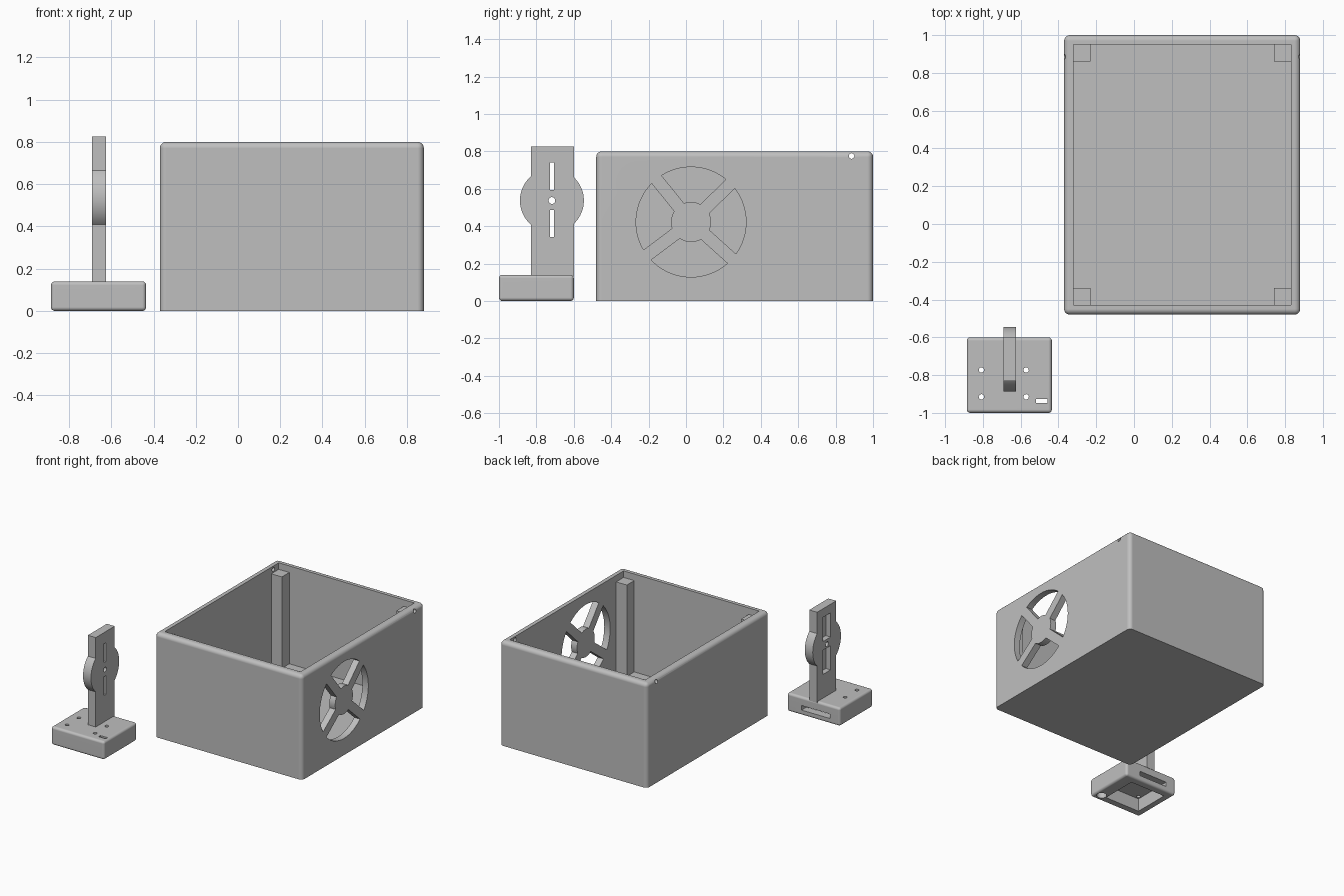
import bpy, bmesh
from math import sin, cos, asin, pi, radians
from mathutils import Vector

old = bpy.data.objects.get("Cube")
if old:
    bpy.data.objects.remove(old)

grey = bpy.data.materials.new("plain grey")
grey.use_nodes = True
grey.diffuse_color = (0.52, 0.52, 0.52, 1)
grey.node_tree.nodes["Principled BSDF"].inputs["Base Color"].default_value = (0.52, 0.52, 0.52, 1)


def make(name, bm):
    bmesh.ops.recalc_face_normals(bm, faces=bm.faces)
    mesh = bpy.data.meshes.new(name)
    bm.to_mesh(mesh)
    bm.free()
    mesh.materials.append(grey)
    obj = bpy.data.objects.new(name, mesh)
    bpy.context.collection.objects.link(obj)
    return obj


def block(name, lo, hi, radius=0, keep_bottom=False):
    """Box between two corners, optionally with rounded edges."""
    lo, hi = Vector(lo), Vector(hi)
    bm = bmesh.new()
    bmesh.ops.create_cube(bm, size=1)
    for v in bm.verts:
        v.co = Vector([(c + 0.5) * (b - a) + a for c, a, b in zip(v.co, lo, hi)])
    if radius:
        edges = [e for e in bm.edges
                 if not (keep_bottom and all(v.co.z < lo.z + 0.001 for v in e.verts))]
        bmesh.ops.bevel(bm, geom=edges, offset=radius, segments=5, profile=0.5,
                        affect='EDGES', clamp_overlap=True)
    return make(name, bm)


def prism(name, points, lo, hi, axis="x"):
    """Extrude a closed 2D outline along x (outline in y, z) or z (outline in x, y)."""
    bm = bmesh.new()
    place = (lambda p: (lo, *p)) if axis == "x" else (lambda p: (*p, lo))
    face = bm.faces.new([bm.verts.new(place(p)) for p in points])
    ext = bmesh.ops.extrude_face_region(bm, geom=[face])["geom"]
    step = Vector((hi - lo, 0, 0)) if axis == "x" else Vector((0, 0, hi - lo))
    bmesh.ops.translate(bm, vec=step, verts=[g for g in ext if isinstance(g, bmesh.types.BMVert)])
    return make(name, bm)


def arc(centre, r, start, end, steps):
    return [(centre[0] + r * cos(start + (end - start) * i / steps),
             centre[1] + r * sin(start + (end - start) * i / steps)) for i in range(steps + 1)]


def disc(name, centre, r, lo, hi, axis="x", steps=32):
    return prism(name, arc(centre, r, 0, 2 * pi, steps)[:-1], lo, hi, axis)


def combine(target, tools, operation='DIFFERENCE'):
    """Apply each tool to the target as a boolean and discard it."""
    for tool in tools:
        mod = target.modifiers.new("cut", 'BOOLEAN')
        mod.operation, mod.object, mod.solver = operation, tool, 'EXACT'
        deps = bpy.context.evaluated_depsgraph_get()
        mesh = bpy.data.meshes.new_from_object(target.evaluated_get(deps))
        target.modifiers.clear()
        target.data = mesh
        bpy.data.objects.remove(tool)


def finish(obj):
    obj.data.shade_smooth()
    obj.data.set_sharp_from_angle(angle=radians(30))
    obj.modifiers.new("flat sides", 'WEIGHTED_NORMAL').keep_sharp = True


# Open enclosure with a rounded shell
x0, x1, y0, y1, height, wall = -0.37, 0.88, -0.48, 1.0, 0.8, 0.05
shell = block("enclosure", (x0, y0, 0), (x1, y1, height), 0.03, keep_bottom=True)
cuts = [block("cavity", (x0 + wall, y0 + wall, wall), (x1 - wall, y1 - wall, 1)),
        disc("cable_holes", (0.885, 0.775), 0.015, -0.5, 1.0, steps=20)]

# Fan grille: four openings left between spokes of constant width
fan, inner, outer, half = (0.027, 0.422), 0.107, 0.294, 0.034
spokes = [44, 129, 217, 318, 404]
for a, b in zip(spokes, spokes[1:]):
    a, b = radians(a), radians(b)
    outline = (arc(fan, outer, a + asin(half / outer), b - asin(half / outer), 20)
               + arc(fan, inner, b - asin(half / inner), a + asin(half / inner), 10))
    cuts.append(prism("fan_opening", outline, x1 - 0.1, x1 + 0.1))
combine(shell, cuts)
finish(shell)

# Corner posts inside the enclosure
size = 0.09
for side, px in (("right", x0 + wall), ("left", x1 - wall - size)):
    for end, py in (("front", y0 + wall), ("back", y1 - wall - size)):
        block(f"{end}_{side}_post", (px, py, wall), (px + size, py + size, 0.75))

# Stand base, hollow from below
base = block("stand_base", (-0.885, -1, 0), (-0.435, -0.6, 0.14), 0.018)
cuts = [block("base_cavity", (-0.83, -0.94, -0.1), (-0.53, -0.66, 0.1)),
        block("cable_slot", (-0.80, -0.7, 0.04), (-0.56, -0.5, 0.075)),
        block("switch_slot", (-0.518, -0.948, 0.05), (-0.458, -0.926, 0.3)),
        disc("switch_bore", (-0.488, -0.937), 0.036, -0.1, 0.1, "z")]
for hx in (-0.808, -0.571):
    for hy in (-0.915, -0.773):
        cuts.append(disc("screw_hole", (hx, hy), 0.014, 0.05, 0.3, "z", 20))
combine(base, cuts)
finish(base)

# Upright plate with a round middle, a centre hole and two recessed slots
px0, px1, cy, cz = -0.692, -0.625, -0.717, 0.537
plate = block("upright_plate", (px0, -0.83, 0.13), (px1, -0.6, 0.825))
combine(plate, [disc("round_middle", (cy, cz), 0.171, px0, px1, steps=64)], 'UNION')
cuts = [disc("centre_hole", (cy, cz), 0.018, -0.8, -0.5, steps=24)]
for z in (0.342, 0.594):
    cuts.append(block("slot", (-0.8, cy - 0.011, z), (-0.5, cy + 0.011, z + 0.145)))
    cuts.append(block("recess", (-0.8, cy - 0.045, z - 0.02), (px0 + 0.04, cy + 0.045, z + 0.165)))
combine(plate, cuts)
finish(plate)
